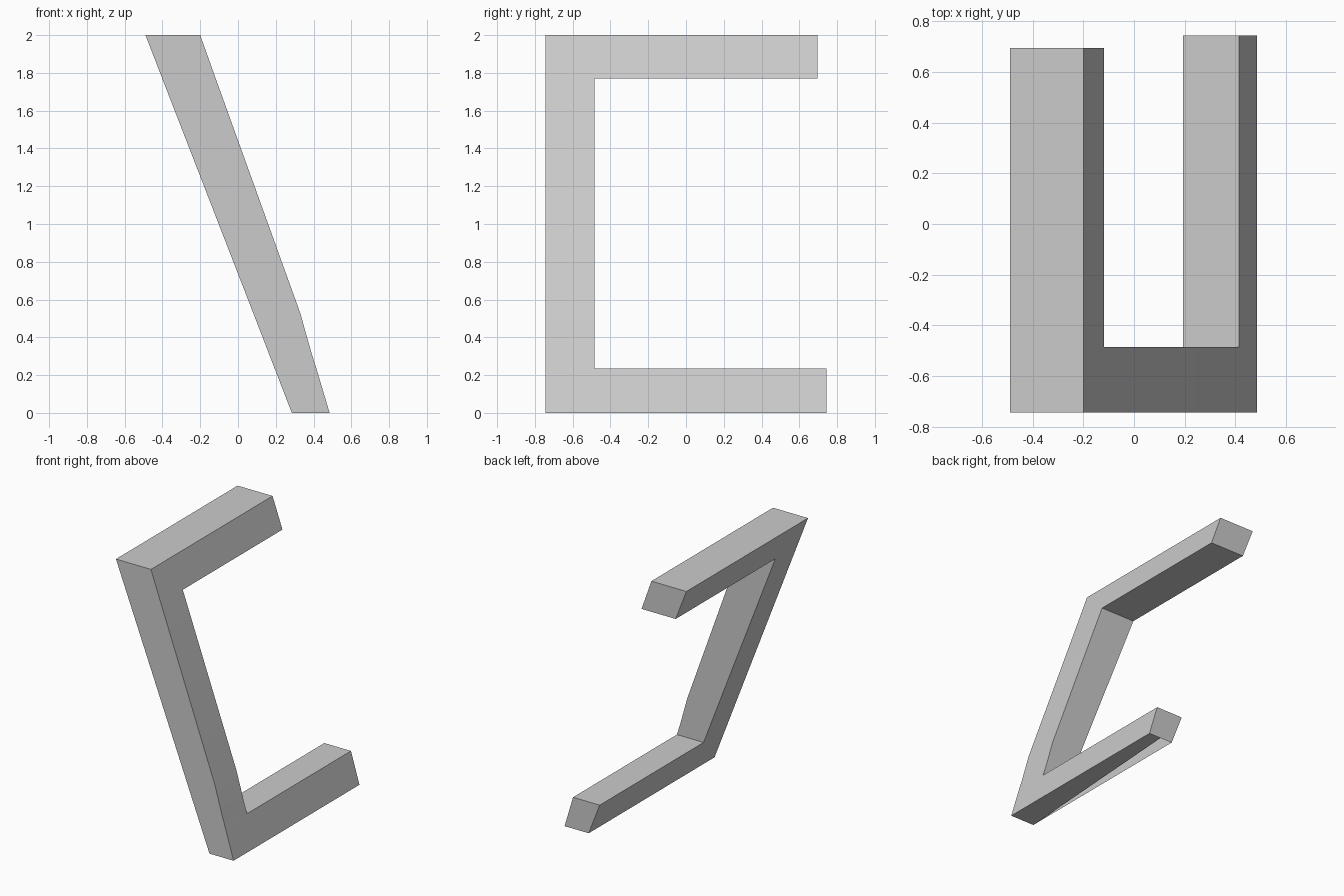
import bpy
import bmesh

# Remove the default cube
cube = bpy.data.objects.get("Cube")
if cube:
    bpy.data.objects.remove(cube, do_unlink=True)

# Flat grey material
grey = bpy.data.materials.new("plain grey")
grey.use_nodes = True
colour = (0.6, 0.6, 0.6, 1)
grey.diffuse_color = colour
grey.node_tree.nodes["Principled BSDF"].inputs["Base Color"].default_value = colour

FRONT, INNER = -0.745, -0.485
TOP_END, BASE_END = 0.695, 0.745
# Slanted section: height, -x edge, +x edge
levels = [(0, 0.285, 0.485), (0.235, 0.194, 0.415), (0.31, 0.165, 0.391),
          (0.53, 0.08, 0.329), (1.77, -0.401, -0.118), (2, -0.49, -0.2)]

bm = bmesh.new()


def face(*points):
    bm.faces.new([bm.verts.new(p) for p in points])


def across(level, y0, y1):
    """Level face spanning the full width."""
    z, a, b = level
    face((a, y0, z), (b, y0, z), (b, y1, z), (a, y1, z))


def upright(low, high, y):
    """Front or back face between two levels."""
    face((low[1], y, low[0]), (low[2], y, low[0]),
         (high[2], y, high[0]), (high[1], y, high[0]))


def sides(low, high, y0, y1):
    """Both slanted side faces between two levels."""
    for k in (1, 2):
        face((low[k], y0, low[0]), (low[k], y1, low[0]),
             (high[k], y1, high[0]), (high[k], y0, high[0]))


# Leaning spine
for i, (low, high) in enumerate(zip(levels, levels[1:])):
    sides(low, high, FRONT, INNER)
    upright(low, high, FRONT)
    if 0 < i < len(levels) - 2:
        upright(low, high, INNER)

# Upper arm
sides(levels[-2], levels[-1], INNER, TOP_END)
upright(levels[-2], levels[-1], TOP_END)
across(levels[-2], INNER, TOP_END)
across(levels[-1], FRONT, INNER)
across(levels[-1], INNER, TOP_END)

# Lower arm, with the tapering open slot in its underside
sides(levels[0], levels[1], INNER, BASE_END)
upright(levels[0], levels[1], BASE_END)
across(levels[1], INNER, BASE_END)
_, a, b = levels[0]
face((a, FRONT, 0), (b, FRONT, 0), (b, INNER, 0), (b, BASE_END, 0),
     ((a + b) / 2, BASE_END, 0))

bmesh.ops.remove_doubles(bm, verts=bm.verts[:], dist=0.0005)
bmesh.ops.recalc_face_normals(bm, faces=bm.faces[:])

mesh = bpy.data.meshes.new("leaning_bracket")
bm.to_mesh(mesh)
bm.free()
mesh.materials.append(grey)
bracket = bpy.data.objects.new("leaning_bracket", mesh)
bpy.context.collection.objects.link(bracket)

# Smooth the gentle bend, keep the corners crisp
bpy.context.view_layer.objects.active = bracket
bracket.select_set(True)
bpy.ops.object.shade_smooth_by_angle(angle=0.35)
